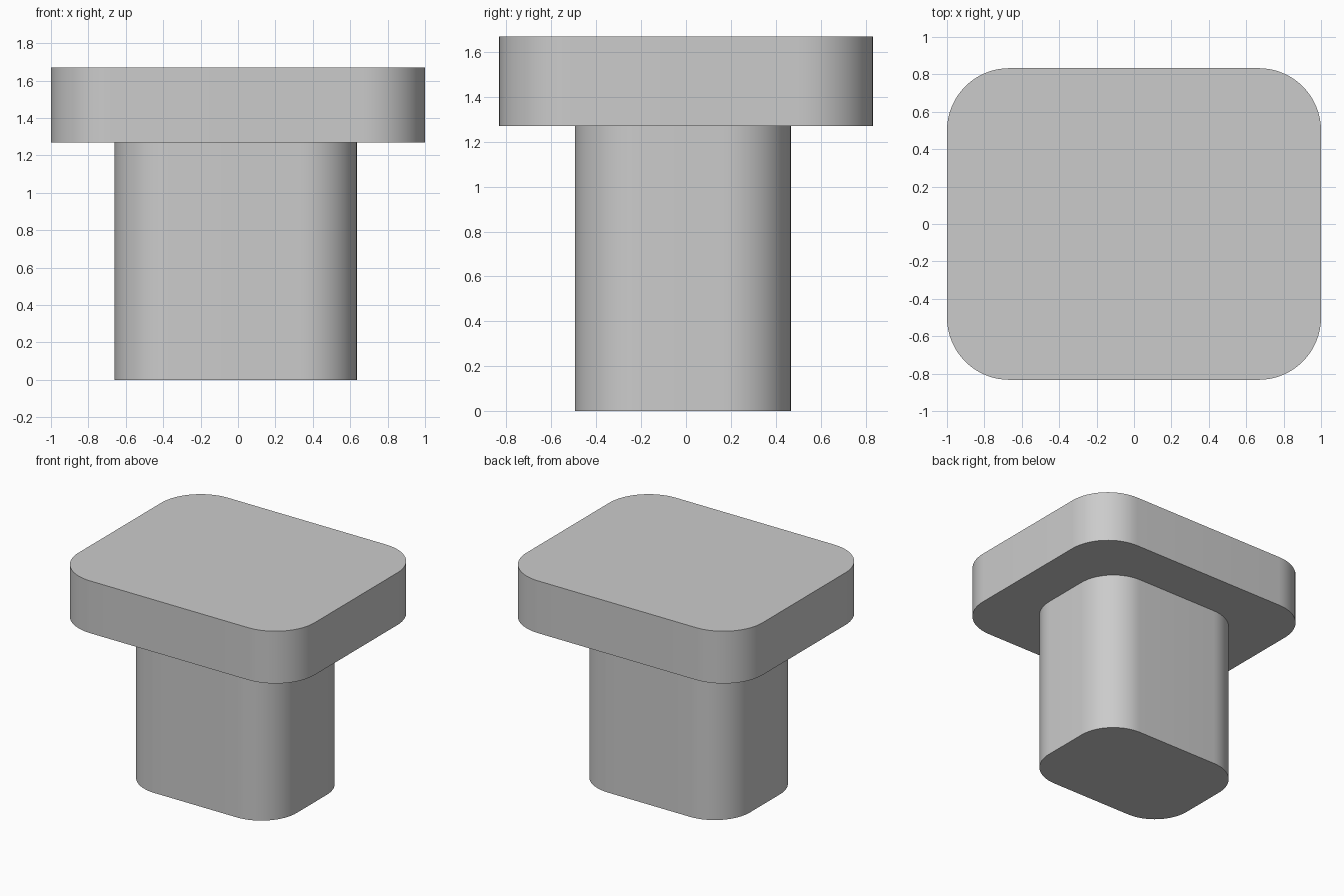
import bpy, bmesh, math

cube = bpy.data.objects.get("Cube")
if cube:
    bpy.data.objects.remove(cube, do_unlink=True)

grey = bpy.data.materials.new("plain grey")
grey.use_nodes = True
colour = (0.6, 0.6, 0.6, 1)
grey.diffuse_color = colour
grey.node_tree.nodes["Principled BSDF"].inputs["Base Color"].default_value = colour


def rounded_block(name, x0, x1, y0, y1, z0, z1, radius, steps=16):
    """Extrude a rounded rectangle from z0 to z1."""
    bm = bmesh.new()
    corners = [(x1, y1, -1, -1), (x0, y1, 1, -1), (x0, y0, 1, 1), (x1, y0, -1, 1)]
    ring = []
    for quarter, (x, y, sx, sy) in enumerate(corners):
        for i in range(steps + 1):
            a = (quarter + i / steps) * math.pi / 2
            ring.append(bm.verts.new((x + radius * (sx + math.cos(a)),
                                      y + radius * (sy + math.sin(a)), z0)))
    base = bm.faces.new(ring)
    result = bmesh.ops.extrude_face_region(bm, geom=[base], use_keep_orig=True)
    top = [v for v in result["geom"] if isinstance(v, bmesh.types.BMVert)]
    bmesh.ops.translate(bm, verts=top, vec=(0, 0, z1 - z0))
    bmesh.ops.recalc_face_normals(bm, faces=bm.faces)
    mesh = bpy.data.meshes.new(name)
    bm.to_mesh(mesh)
    bm.free()
    mesh.materials.append(grey)
    obj = bpy.data.objects.new(name, mesh)
    bpy.context.collection.objects.link(obj)
    bpy.ops.object.select_all(action="DESELECT")
    obj.select_set(True)
    bpy.context.view_layer.objects.active = obj
    bpy.ops.object.shade_smooth_by_angle(angle=math.radians(30))


# Slightly off-centre stem under a wide cap
rounded_block("stem", -0.66, 0.635, -0.495, 0.467, 0, 1.27, 0.3)
rounded_block("cap", -1, 1, -0.833, 0.833, 1.27, 1.67, 0.333)
